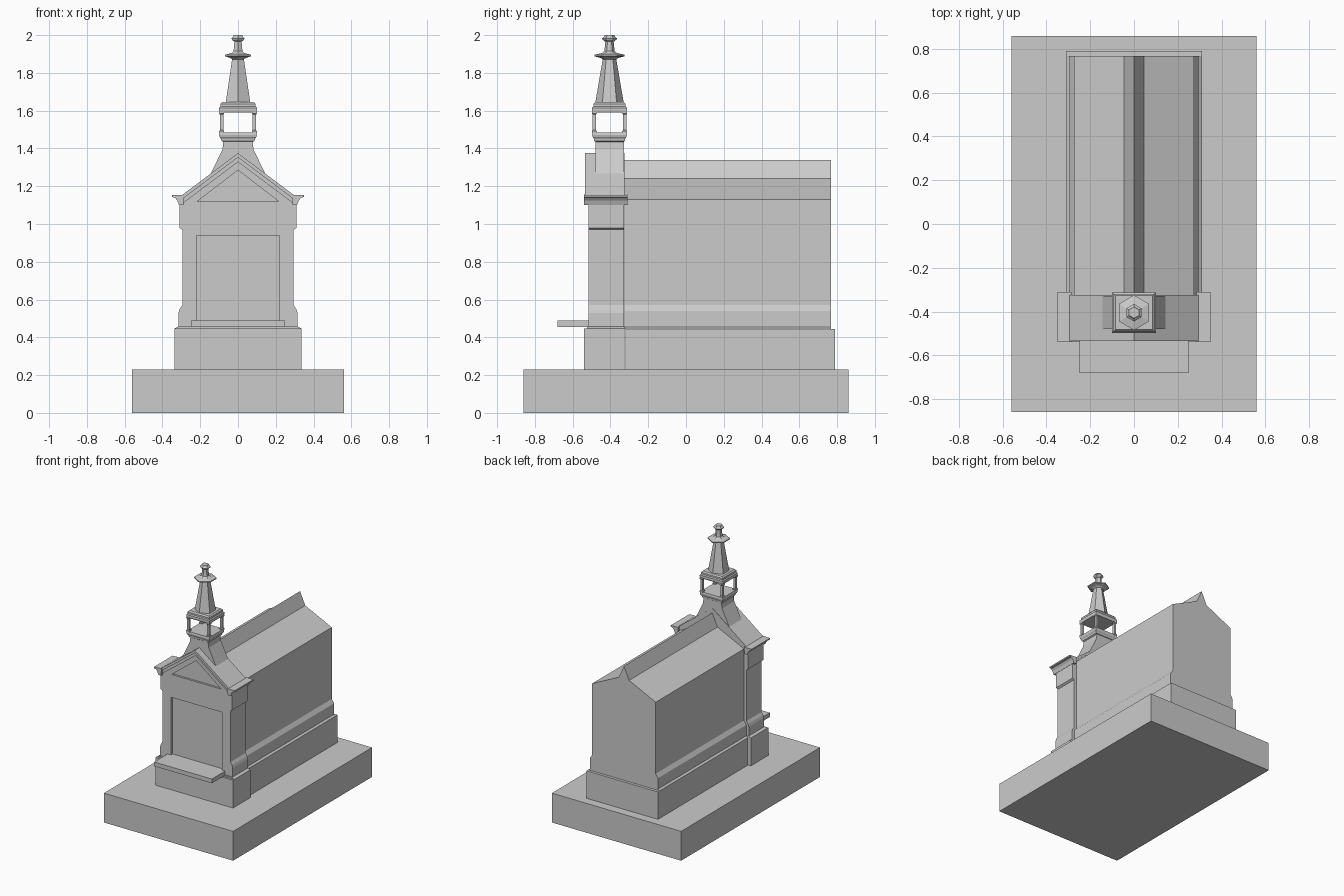
import bpy, bmesh, math

if "Cube" in bpy.data.objects:
    bpy.data.objects.remove(bpy.data.objects["Cube"])

TY = -0.405  # turret centre in y


def make(name, bm):
    bmesh.ops.recalc_face_normals(bm, faces=bm.faces)
    me = bpy.data.meshes.new(name)
    bm.to_mesh(me)
    bm.free()
    ob = bpy.data.objects.new(name, me)
    bpy.context.scene.collection.objects.link(ob)
    return ob


def prism(name, pts, y0, y1):
    """Extrude an (x, z) outline along y."""
    bm = bmesh.new()
    f = bm.faces.new([bm.verts.new((x, y0, z)) for x, z in pts])
    ext = bmesh.ops.extrude_face_region(bm, geom=[f])
    vs = [v for v in ext["geom"] if isinstance(v, bmesh.types.BMVert)]
    bmesh.ops.translate(bm, verts=vs, vec=(0, y1 - y0, 0))
    return make(name, bm)


def mirrored(half):
    """Right half outline (bottom to top) completed about x = 0."""
    return half + [(-x, z) for x, z in reversed(half) if x > 0]


def box(name, x0, x1, y0, y1, z0, z1):
    return prism(name, [(x0, z0), (x1, z0), (x1, z1), (x0, z1)], y0, y1)


def stack(name, n, prof, cx=0, cy=TY, ky=1.0, turn=0.0):
    """Stacked n-sided rings from (radius, z); square rings use half width."""
    k = math.sqrt(2) if n == 4 else 1
    bm = bmesh.new()
    rings = []
    for r, z in prof:
        rings.append([bm.verts.new((cx + r * k * math.cos(turn + 2 * math.pi * i / n),
                                    cy + r * k * ky * math.sin(turn + 2 * math.pi * i / n), z))
                      for i in range(n)])
    for a, b in zip(rings, rings[1:]):
        for i in range(n):
            j = (i + 1) % n
            bm.faces.new((a[i], a[j], b[j], b[i]))
    bm.faces.new(rings[0])
    bm.faces.new(rings[-1])
    return make(name, bm)


def cut(target, cutter):
    m = target.modifiers.new("recess", "BOOLEAN")
    m.operation = "DIFFERENCE"
    m.solver = "EXACT"
    m.object = cutter
    bpy.context.view_layer.objects.active = target
    bpy.ops.object.modifier_apply(modifier=m.name)
    bpy.data.objects.remove(cutter)


def chevron(name, a, z0, z1, t, y0, y1):
    """Pair of raking boards meeting at the gable apex."""
    return prism(name, [(-a, z0 - t), (0, z1 - t), (a, z0 - t), (a, z0), (0, z1), (-a, z0)], y0, y1)


# ground slab
box("base_slab", -0.56, 0.56, -0.86, 0.86, 0, 0.23)

# long hall: plinth, walls and two-pitch roof
box("hall_plinth", -0.31, 0.31, -0.32, 0.79, 0.23, 0.445)
prism("hall_body", mirrored([(0.31, 0.445), (0.295, 0.455), (0.295, 0.54), (0.275, 0.57),
                             (0.275, 1.13), (0.045, 1.24), (0, 1.34)]), -0.325, 0.768)

# front pavilion
box("front_plinth", -0.335, 0.335, -0.54, -0.325, 0.23, 0.448)
prism("front_plinth_cap", mirrored([(0.335, 0.448), (0.315, 0.458)]), -0.525, -0.325)
pavilion = prism("front_pavilion", mirrored([
    (0.315, 0.455), (0.315, 0.53), (0.308, 0.55), (0.295, 0.57), (0.295, 0.97),
    (0.31, 0.98), (0.31, 1.115), (0, 1.345)]), -0.515, -0.327)
cut(pavilion, box("door_cutter", -0.22, 0.22, -0.60, -0.495, 0.485, 0.94))
cut(pavilion, prism("pediment_cutter", [(-0.215, 1.12), (0.215, 1.12), (0, 1.285)], -0.60, -0.50))
box("door_step", -0.25, 0.25, -0.68, -0.49, 0.455, 0.488)

# gable roof boards and eaves
chevron("gable_upper_board", 0.30, 1.15, 1.375, 0.022, -0.535, -0.325)
chevron("gable_lower_board", 0.30, 1.128, 1.353, 0.025, -0.525, -0.327)
for s, side in ((-1, "left"), (1, "right")):
    prism("eave_" + side, [(s * x, z) for x, z in [
        (0.29, 1.10), (0.312, 1.10), (0.322, 1.125), (0.335, 1.14), (0.35, 1.143),
        (0.35, 1.153), (0.285, 1.155)]], -0.54, -0.31)

# flared turret foot
prism("turret_foot", mirrored([(0.145, 1.22), (0.145, 1.265), (0.082, 1.395), (0.077, 1.44)]),
      -0.48, -0.328)

# open lantern: lower moulding, corner posts, upper moulding
q = math.pi / 4
stack("lantern_base", 4, [(0.08, 1.435), (0.088, 1.44), (0.09, 1.452), (0.097, 1.46),
                          (0.1, 1.472), (0.097, 1.485)], ky=0.92, turn=q)
for sx in (-1, 1):
    for sy in (-1, 1):
        stack("lantern_post", 4, [(0.013, 1.48), (0.013, 1.492), (0.009, 1.497), (0.009, 1.58),
                                  (0.013, 1.585), (0.013, 1.595)],
              cx=sx * 0.087, cy=TY + sy * 0.08, turn=q)
stack("lantern_cap", 4, [(0.097, 1.59), (0.1, 1.6), (0.1, 1.615), (0.093, 1.622),
                         (0.093, 1.635), (0.084, 1.645)], ky=0.92, turn=q)

# six-sided spire with collar and finial
stack("spire", 6, [(0.075, 1.643), (0.036, 1.872), (0.05, 1.88), (0.08, 1.888), (0.08, 1.896),
                   (0.04, 1.905), (0.027, 1.915), (0.022, 1.965), (0.036, 1.975),
                   (0.04, 1.983), (0.03, 1.99), (0.026, 2.0)], turn=math.pi / 2)
